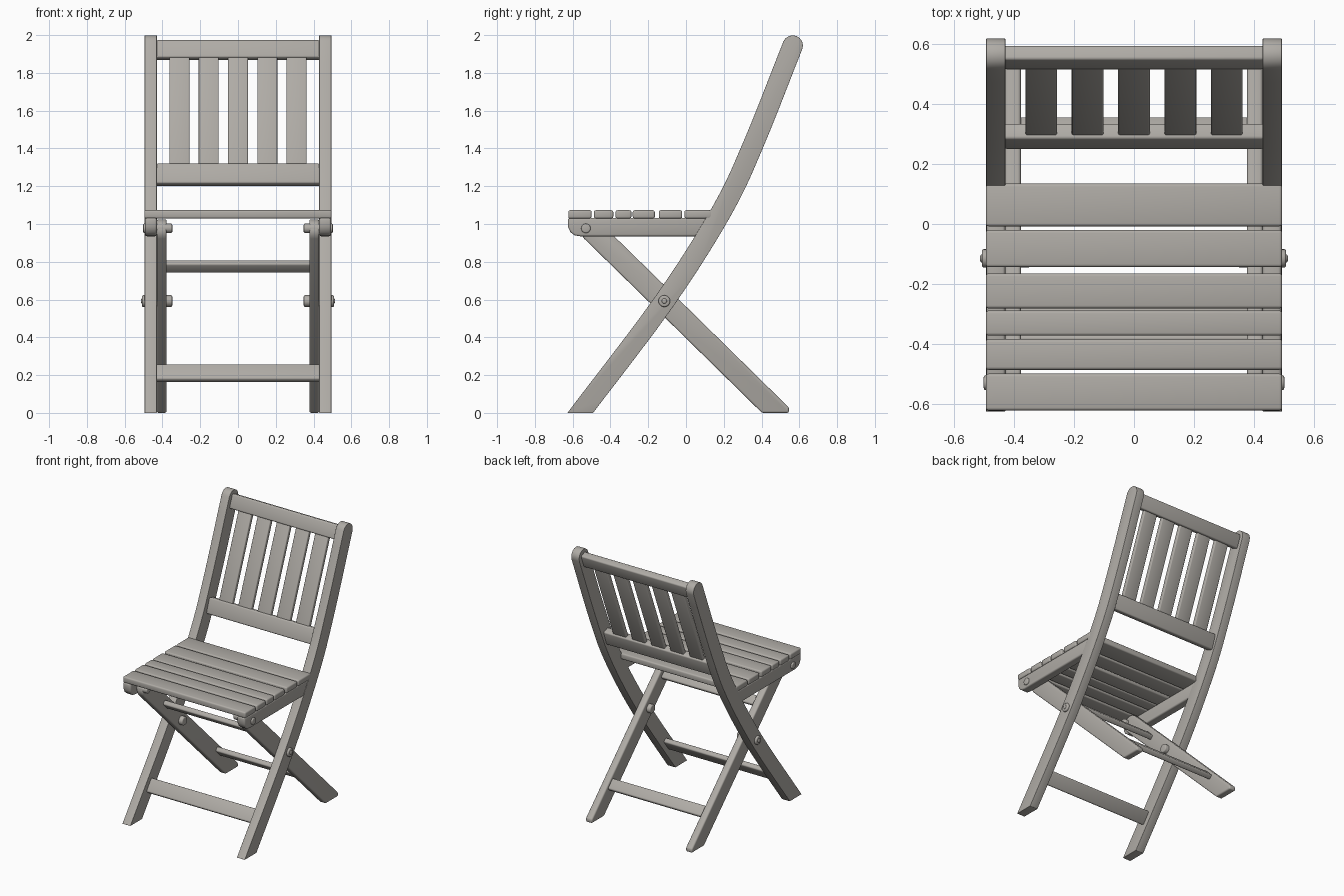
import bpy, bmesh, math
from mathutils import Vector, Matrix

if "Cube" in bpy.data.objects:
    bpy.data.objects.remove(bpy.data.objects["Cube"])

wood = bpy.data.materials.new("weathered_grey_wood")
wood.use_nodes = True
COLOR = (0.43, 0.41, 0.38, 1)
wood.diffuse_color = COLOR
wood.node_tree.nodes["Principled BSDF"].inputs["Base Color"].default_value = COLOR


def finish(name, bm, bevel):
    """Round the hard edges and turn the mesh into a shaded object."""
    bmesh.ops.recalc_face_normals(bm, faces=bm.faces)
    hard = [e for e in bm.edges if e.calc_face_angle(0) > math.radians(40)]
    bmesh.ops.bevel(bm, geom=hard, offset=bevel, segments=3, profile=0.5,
                    affect='EDGES', clamp_overlap=True)
    mesh = bpy.data.meshes.new(name)
    bm.to_mesh(mesh)
    bm.free()
    mesh.materials.append(wood)
    obj = bpy.data.objects.new(name, mesh)
    bpy.context.collection.objects.link(obj)
    bpy.ops.object.select_all(action='DESELECT')
    obj.select_set(True)
    bpy.context.view_layer.objects.active = obj
    bpy.ops.object.shade_smooth_by_angle(angle=math.radians(40))
    return obj


def slab(name, outline, x0, x1, bevel=0.012, cuts=()):
    """Extrude a side outline (y, z) across x; cuts are (point, normal) planes."""
    bm = bmesh.new()
    face = bm.faces.new([bm.verts.new((x0, y, z)) for y, z in outline])
    ext = bmesh.ops.extrude_face_region(bm, geom=[face])["geom"]
    bmesh.ops.translate(bm, vec=(x1 - x0, 0, 0),
                        verts=[v for v in ext if isinstance(v, bmesh.types.BMVert)])
    for co, no in cuts:
        bmesh.ops.bisect_plane(bm, geom=bm.verts[:] + bm.edges[:] + bm.faces[:],
                               plane_co=co, plane_no=no, clear_inner=True)
        bmesh.ops.holes_fill(bm, edges=[e for e in bm.edges if e.is_boundary])
    return finish(name, bm, bevel)


def bar(name, y, z, length, thick, degrees, x0, x1, bevel=0.01):
    """Rectangular board whose width runs at an angle in the side plane."""
    a = math.radians(degrees)
    d = Vector((math.cos(a), math.sin(a))) * length / 2
    n = Vector((-math.sin(a), math.cos(a))) * thick / 2
    c = Vector((y, z))
    return slab(name, [c + d + n, c - d + n, c - d - n, c + d - n], x0, x1, bevel)


def smooth_path(points, steps=5):
    """Catmull-Rom curve through the points."""
    p = [Vector(q) for q in points]
    p = [2 * p[0] - p[1]] + p + [2 * p[-1] - p[-2]]
    out = []
    for a, b, c, d in zip(p, p[1:], p[2:], p[3:]):
        for i in range(steps):
            t = i / steps
            out.append(0.5 * (2 * b + (c - a) * t + (2 * a - 5 * b + 4 * c - d) * t * t
                              + (3 * b - a - 3 * c + d) * t ** 3))
    return out + [p[-2]]


def strip(path, radius):
    """Outline of constant width along a path with a round far end."""
    left, right = [], []
    for i, q in enumerate(path):
        t = (path[min(i + 1, len(path) - 1)] - path[max(i - 1, 0)]).normalized()
        n = Vector((-t.y, t.x)) * radius
        left.append(q + n)
        right.append(q - n)
    cap = [path[-1] + n * math.cos(k * math.pi / 8) + t * radius * math.sin(k * math.pi / 8)
           for k in range(1, 8)]
    return left + cap + right[::-1]


def bolt(name, side, y, z, radius, x0, x1):
    bm = bmesh.new()
    spin = Matrix.Translation((side * (x0 + x1) / 2, y, z)) @ Matrix.Rotation(math.pi / 2, 4, 'Y')
    bmesh.ops.create_cone(bm, cap_ends=True, segments=20, radius1=radius, radius2=radius,
                          depth=x1 - x0, matrix=spin)
    return finish(name, bm, 0.007)


FLOOR = ((0, 0, 0), (0, 0, 1))
HEEL = ((0, 0.545, 0), (0, -1, 0))

# Side frames, mirrored left and right
long_path = smooth_path([(-0.62, -0.08), (-0.545, 0.02), (-0.115, 0.59),
                         (0.19, 1.07), (0.36, 1.43), (0.565, 1.945)])
rear_path = [Vector((0.6, -0.11)), Vector((-0.115, 0.592)), Vector((-0.497, 0.965))]
seat_side = [(-0.625, 1.032), (-0.625, 0.985), (-0.612, 0.957), (-0.59, 0.94),
             (-0.56, 0.935), (0.08, 0.935), (0.13, 1.032)]
for label, s in (("left", 1), ("right", -1)):
    slab(f"{label}_front_leg_and_back_post", strip(long_path, 0.054),
         s * 0.43, s * 0.494, 0.014, [FLOOR])
    slab(f"{label}_rear_leg", strip(rear_path, 0.06),
         s * 0.378, s * 0.43, 0.01, [FLOOR, HEEL])
    slab(f"{label}_seat_rail", seat_side, s * 0.43, s * 0.492, 0.01)
    bolt(f"{label}_pivot_bolt", s, -0.115, 0.592, 0.031, 0.348, 0.508)
    bolt(f"{label}_pivot_stud", s, -0.115, 0.592, 0.014, 0.49, 0.514)
    bolt(f"{label}_seat_bolt", s, -0.53, 0.977, 0.025, 0.348, 0.502)

# Seat slats
for i, (y0, y1) in enumerate([(-0.623, -0.5), (-0.487, -0.385), (-0.373, -0.289),
                              (-0.282, -0.165), (-0.144, -0.02), (-0.008, 0.135)]):
    bar(f"seat_slat_{i + 1}", (y0 + y1) / 2, 1.051, y1 - y0, 0.044, 0, -0.495, 0.495)

# Crossbars between the legs
bar("front_leg_crossbar", -0.4, 0.21, 0.1, 0.036, 53, -0.435, 0.435)
bar("rear_leg_lower_crossbar", 0.32, 0.2, 0.08, 0.036, 135, -0.385, 0.385)
bar("rear_leg_upper_crossbar", -0.29, 0.775, 0.07, 0.036, 135, -0.385, 0.385)

# Backrest
bar("backrest_top_rail", 0.556, 1.92, 0.1, 0.052, 69, -0.435, 0.435)
bar("backrest_lower_rail", 0.293, 1.26, 0.112, 0.056, 71, -0.435, 0.435)
for i in range(5):
    x = (i - 2) * 0.155
    bar(f"backrest_slat_{i + 1}", 0.425, 1.6, 0.67, 0.03, 68.5, x - 0.053, x + 0.053, 0.006)
